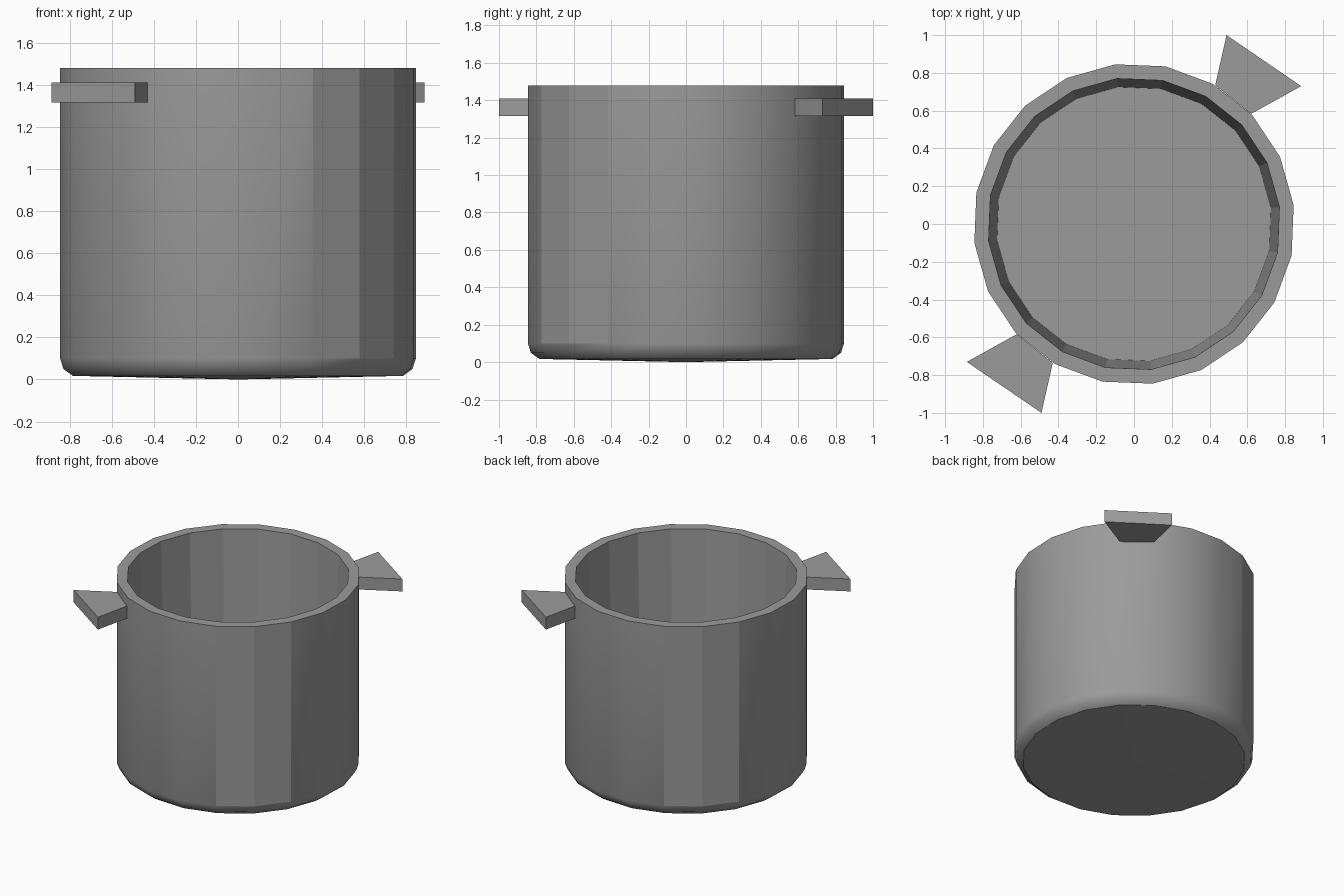
import bpy
import bmesh
from math import cos, sin, radians
from mathutils import Vector

cube = bpy.data.objects.get("Cube")
if cube:
    bpy.data.objects.remove(cube, do_unlink=True)

SIDES = 20
TURN = 6.7
STEP = 360 / SIDES

grey = bpy.data.materials.new("grey metal")
grey.use_nodes = True
colour = (0.33, 0.33, 0.33, 1)
grey.diffuse_color = colour
grey.node_tree.nodes["Principled BSDF"].inputs["Base Color"].default_value = colour


def finish(bm, name):
    bmesh.ops.recalc_face_normals(bm, faces=bm.faces)
    mesh = bpy.data.meshes.new(name)
    bm.to_mesh(mesh)
    bm.free()
    mesh.materials.append(grey)
    obj = bpy.data.objects.new(name, mesh)
    bpy.context.collection.objects.link(obj)
    return obj


def ring(bm, radius, z):
    angles = [radians(TURN + STEP * i) for i in range(SIDES)]
    return [bm.verts.new((radius * cos(a), radius * sin(a), z)) for a in angles]


# Pot: rounded base, straight outer wall, flat rim, tapered inner wall
profile = [(0.79, 0.017), (0.835, 0.05), (0.851, 0.1),
           (0.851, 1.48), (0.775, 1.48), (0.73, 0.1)]
bm = bmesh.new()
rings = [ring(bm, r, z) for r, z in profile]
facet_axis = Vector((0.68, -0.73, 0))
for band, (low, high) in enumerate(zip(rings, rings[1:])):
    for i in range(SIDES):
        j = (i + 1) % SIDES
        face = bm.faces.new((low[i], low[j], high[j], high[i]))
        outward = face.calc_center_median()
        outward.z = 0
        # Two pairs of wall panels stay flat, the rest are rounded
        flat_panel = band == 2 and abs(outward.normalized().dot(facet_axis)) > 0.97
        face.smooth = band < 3 and not flat_panel
bm.faces.new(rings[-1])
# Slightly bulged underside
base_point = bm.verts.new((0, 0, 0))
for i in range(SIDES):
    bm.faces.new((rings[0][i], base_point, rings[0][(i + 1) % SIDES]))
finish(bm, "pot")

# Flared handles on opposite sides
outline = [(0.43, 0.735), (0.62, 0.583), (0.885, 0.73), (0.49, 1.0)]
for name, sign in (("back_handle", 1), ("front_handle", -1)):
    bm = bmesh.new()
    base = bm.faces.new([bm.verts.new((sign * x, sign * y, 1.315)) for x, y in outline])
    grown = bmesh.ops.extrude_face_region(bm, geom=[base])["geom"]
    verts = [g for g in grown if isinstance(g, bmesh.types.BMVert)]
    bmesh.ops.translate(bm, verts=verts, vec=(0, 0, 0.095))
    finish(bm, name)
